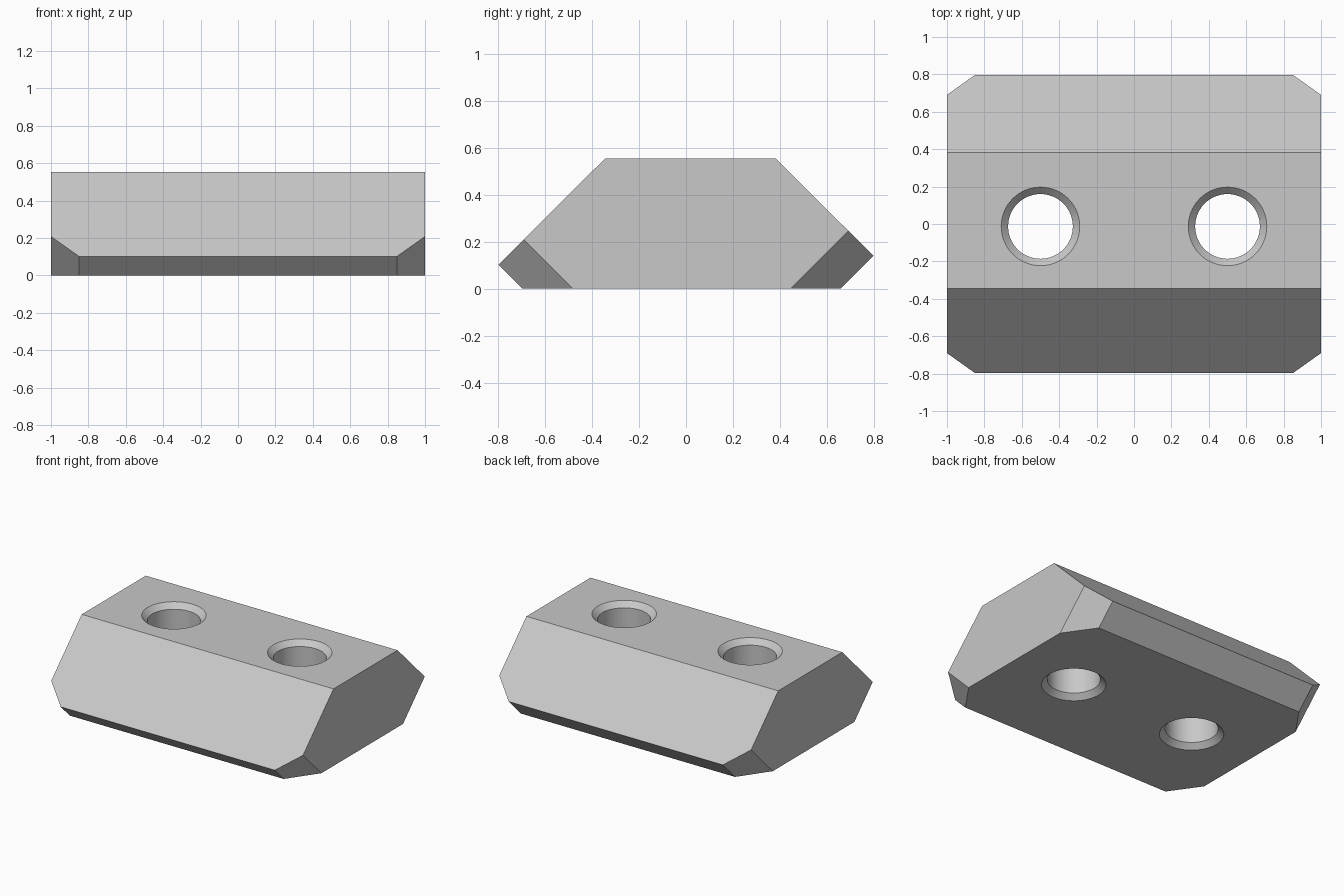
import bpy, bmesh, math
from mathutils import Matrix, Vector

if "Cube" in bpy.data.objects:
    bpy.data.objects.remove(bpy.data.objects["Cube"], do_unlink=True)

HEIGHT = 0.553
FRONT, BACK = -0.695, 0.657      # ends of the flat underside
HOLE_Y, HOLE_R, RIM_R = -0.013, 0.173, 0.21
RIM_DEPTH = RIM_R - HOLE_R

# Single grey metal
metal = bpy.data.materials.new("grey metal")
metal.use_nodes = True
colour = (0.58, 0.58, 0.58, 1)
metal.diffuse_color = colour
metal.node_tree.nodes["Principled BSDF"].inputs["Base Color"].default_value = colour


def to_object(bm, name):
    bmesh.ops.recalc_face_normals(bm, faces=bm.faces)
    mesh = bpy.data.meshes.new(name)
    bm.to_mesh(mesh)
    bm.free()
    mesh.materials.append(metal)
    obj = bpy.data.objects.new(name, mesh)
    bpy.context.collection.objects.link(obj)
    return obj


# Block: side profile (y, z) extruded across the width
profile = [(FRONT, 0), (-0.797, 0.102), (-0.345, HEIGHT),
           (0.382, HEIGHT), (0.797, 0.14), (BACK, 0)]
bm = bmesh.new()
end = bm.faces.new([bm.verts.new((-1, y, z)) for y, z in profile])
ext = bmesh.ops.extrude_face_region(bm, geom=[end])
bmesh.ops.translate(bm, vec=(2, 0, 0),
                    verts=[g for g in ext["geom"] if isinstance(g, bmesh.types.BMVert)])

# Slanted cuts on the four lower corners
for sx in (-1, 1):
    for sy, y in ((-1, FRONT), (1, BACK)):
        cut = bmesh.ops.bisect_plane(
            bm, geom=bm.verts[:] + bm.edges[:] + bm.faces[:],
            plane_co=(sx * 0.85, y, 0),
            plane_no=Vector((sx * 1.42, sy, -1)).normalized(), clear_outer=True)
        edges = [g for g in cut["geom_cut"] if isinstance(g, bmesh.types.BMEdge)]
        bmesh.ops.edgenet_fill(bm, edges=edges)
block = to_object(bm, "clamp_block")

# Through holes, countersunk at both ends
over = 0.02
rings = [(RIM_R + over, -over), (HOLE_R, RIM_DEPTH),
         (HOLE_R, HEIGHT - RIM_DEPTH), (RIM_R + over, HEIGHT + over)]
for sx in (-1, 1):
    bm = bmesh.new()
    loops = [bmesh.ops.create_circle(bm, segments=64, radius=r,
                                     matrix=Matrix.Translation((sx * 0.5, HOLE_Y, z)))["verts"]
             for r, z in rings]
    for low, high in zip(loops, loops[1:]):
        for i in range(len(low)):
            j = (i + 1) % len(low)
            bm.faces.new((low[i], low[j], high[j], high[i]))
    bm.faces.new(loops[0])
    bm.faces.new(loops[-1])
    cutter = to_object(bm, "hole_cutter")
    cutter.hide_render = True
    mod = block.modifiers.new("hole", "BOOLEAN")
    mod.operation = "DIFFERENCE"
    mod.solver = "EXACT"
    mod.object = cutter
    bpy.context.view_layer.objects.active = block
    bpy.ops.object.modifier_apply(modifier=mod.name)
    bpy.data.objects.remove(cutter, do_unlink=True)

# Smooth hole walls, sharp block edges
bpy.ops.object.select_all(action="DESELECT")
block.select_set(True)
bpy.context.view_layer.objects.active = block
bpy.ops.object.shade_smooth_by_angle(angle=math.radians(30))
